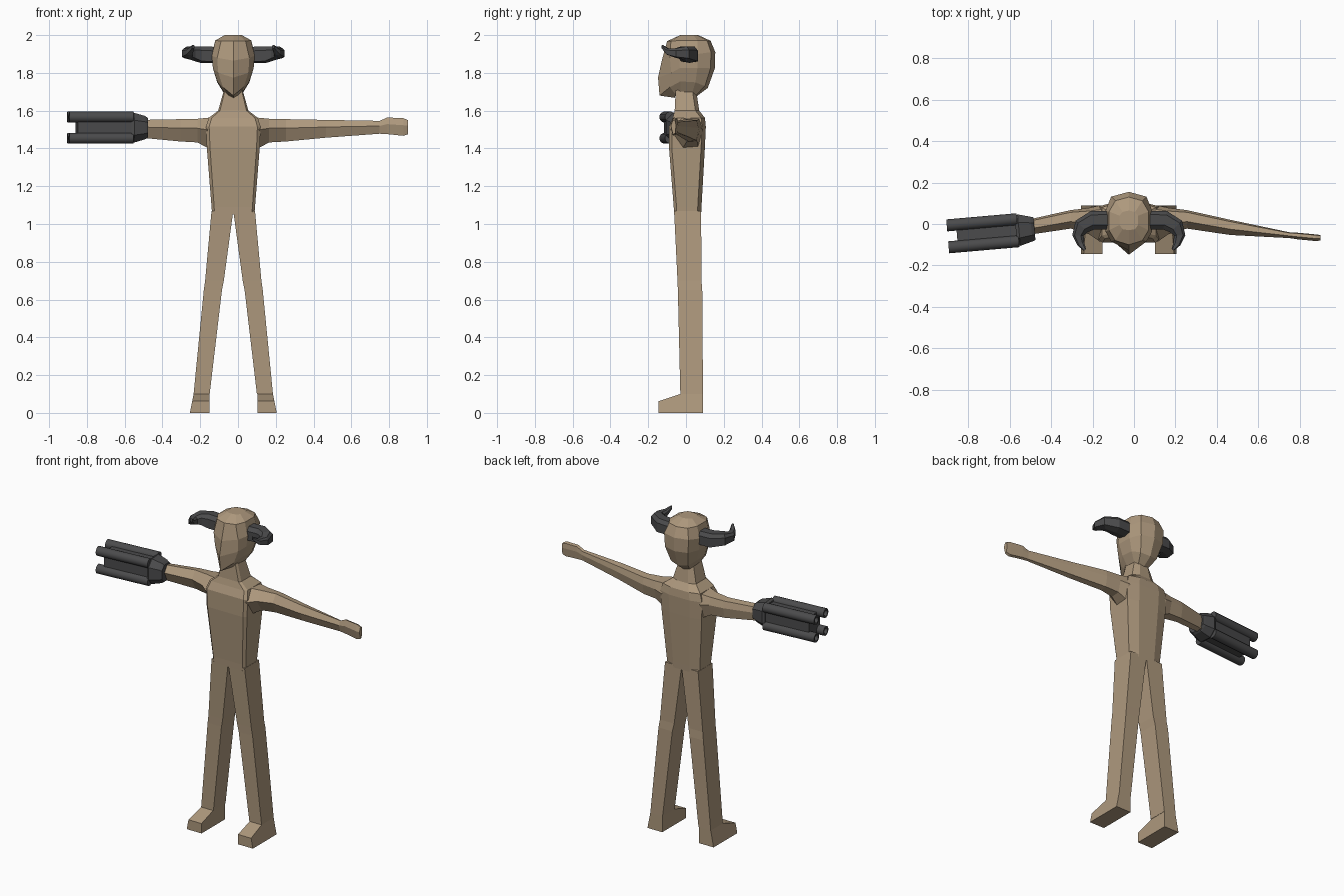
import bpy, bmesh, math
from mathutils import Vector, Matrix

if "Cube" in bpy.data.objects:
    bpy.data.objects.remove(bpy.data.objects["Cube"])

CX = -0.025  # symmetry axis of the figure


def material(name, rgb):
    m = bpy.data.materials.new(name)
    m.diffuse_color = (*rgb, 1)
    m.use_nodes = True
    m.node_tree.nodes["Principled BSDF"].inputs["Base Color"].default_value = m.diffuse_color
    return m


TAN = material("tan skin", (0.42, 0.315, 0.205))
GREY = material("dark grey", (0.07, 0.07, 0.072))


def loft(name, rings, mat, side=1, matrix=None):
    """Skin equal-length rings of points, cap both ends; side mirrors in x."""
    bm = bmesh.new()
    vs = [[bm.verts.new((p[0] * side, p[1], p[2])) for p in r] for r in rings]
    n = len(vs[0])
    for a, b in zip(vs, vs[1:]):
        for i in range(n):
            j = (i + 1) % n
            bm.faces.new((a[i], a[j], b[j], b[i]))
    bm.faces.new(vs[0])
    bm.faces.new(vs[-1])
    bmesh.ops.remove_doubles(bm, verts=bm.verts, dist=0.0005)
    bmesh.ops.recalc_face_normals(bm, faces=bm.faces)
    me = bpy.data.meshes.new(name)
    bm.to_mesh(me)
    bm.free()
    me.materials.append(mat)
    ob = bpy.data.objects.new(name, me)
    bpy.context.collection.objects.link(ob)
    ob.matrix_world = matrix if matrix else Matrix.Translation((CX, 0, 0))
    return ob


def mirror_ring(half):
    """Close a half ring whose first and last points lie on the axis."""
    return half + [(-x, y, z) for x, y, z in half[-2:0:-1]]


# Torso and neck: height, half width, front, back
torso = [(1.05, .112, -.063, .08), (1.09, .115, -.065, .082), (1.405, .14, -.09, .10),
         (1.515, .145, -.09, .105), (1.562, .13, -.07, .10), (1.60, .08, -.06, .07),
         (1.70, .052, -.055, .055), (1.77, .05, -.05, .05)]
loft("torso", [mirror_ring([(0, f, z), (w * .88, f, z), (w, f + .015, z), (w, b - .02, z),
                            (w * .5, b, z), (0, b, z)]) for z, w, f, b in torso], TAN)

# Head: half rings from face ridge to back of skull
head = [
    [(0, -.06, 1.668), (.03, -.055, 1.685), (.045, -.03, 1.69), (.045, .03, 1.685),
     (.035, .05, 1.68), (0, .055, 1.675)],
    [(0, -.14, 1.68), (.055, -.085, 1.725), (.085, -.03, 1.755), (.085, .05, 1.75),
     (.06, .1, 1.73), (0, .115, 1.72)],
    [(0, -.148, 1.775), (.08, -.078, 1.80), (.108, -.033, 1.825), (.108, .06, 1.825),
     (.08, .13, 1.825), (0, .153, 1.825)],
    [(0, -.128, 1.865), (.085, -.085, 1.88), (.113, -.035, 1.89), (.113, .063, 1.90),
     (.085, .132, 1.91), (0, .155, 1.91)],
    [(0, -.1, 1.968), (.065, -.08, 1.968), (.095, -.03, 1.972), (.095, .06, 1.972),
     (.065, .112, 1.97), (0, .13, 1.97)],
    [(0, -.03, 2.0), (.03, -.025, 2.0), (.045, -.005, 2.0), (.045, .04, 2.0),
     (.03, .058, 2.0), (0, .065, 2.0)],
]
loft("head", [mirror_ring(h) for h in head], TAN)

# Legs: height, inner x, outer x, front, back
leg = [(1.07, 0, .115, -.063, .08), (.70, .05, .149, -.045, .082), (.65, .06, .156, -.043, .086),
       (.10, .125, .21, -.03, .09)]
# Foot side outline: y, z
foot = [(.09, 0), (.09, .1), (-.03, .1), (-.145, .062), (-.145, 0)]
# Arm: distance out, front, back, top, bottom
arm = [(.10, -.085, .09, 1.565, 1.41), (.14, -.085, .09, 1.562, 1.405), (.19, -.05, .078, 1.557, 1.432),
       (.28, -.022, .067, 1.555, 1.437), (.49, -.053, .02, 1.551, 1.457),
       (.775, -.068, -.04, 1.546, 1.478), (.815, -.074, -.042, 1.564, 1.476),
       (.90, -.082, -.05, 1.56, 1.467), (.925, -.08, -.053, 1.55, 1.475)]
# Horn: centre x, y, z, thickness across, height
horn = [(.09, .018, 1.895, .09, .085), (.175, .018, 1.897, .09, .088), (.228, -.012, 1.905, .08, .07),
        (.245, -.055, 1.905, .055, .05), (.232, -.095, 1.912, .036, .036), (.212, -.125, 1.938, .014, .02)]


def arm_ring(x, f, b, t, o):
    m, c = t * .6 + o * .4, f * .5 + b * .5
    return [(x, f, m), (x, c - (b - f) * .12, t), (x, b - (b - f) * .12, t - .006),
            (x, b, m), (x, b - (b - f) * .15, o + .006), (x, c - (b - f) * .1, o)]


def horn_rings():
    rings = []
    pts = [Vector(h[:3]) for h in horn]
    for i, (x, y, z, w, h) in enumerate(horn):
        d = pts[min(i + 1, len(pts) - 1)] - pts[max(i - 1, 0)]
        d.z = 0
        d.normalize()
        n = Vector((-d.y, d.x, 0))
        sect = [(-.5, -.4), (-.5, .25), (-.25, .5), (.3, .5), (.5, .25), (.5, -.4), (0, -.5)]
        rings.append([pts[i] + n * (a * w) + Vector((0, 0, c * h)) for a, c in sect])
    return rings


for label, s in (("left", 1), ("right", -1)):
    loft(label + "_leg", [[(i, f, z), (o, f, z), (o, b, z), (i, b, z)]
                          for z, i, o, f, b in leg], TAN, s)
    loft(label + "_foot", [[(.127, y, z) for y, z in foot],
                           [(.23 - .2 * z, y, z) for y, z in foot]], TAN, s)
    stations = arm if s == 1 else arm[:5]
    loft(label + "_arm", [arm_ring(*a) for a in stations], TAN, s)
    loft(label + "_horn", horn_rings(), GREY, s)

# Arm cannon, modelled along +x then turned to point outward
aim = Matrix.Translation((-.48, -.023, 1.51)) @ Matrix.Rotation(math.pi + math.radians(5), 4, 'Z')


def octagon(x, hy, hz, k=.5):
    return [(x, y * hy, z * hz) for y, z in
            [(-1, -k), (-1, k), (-k, 1), (k, 1), (1, k), (1, -k), (k, -1), (-k, -1)]]


loft("cannon_collar", [octagon(0, .055, .052), octagon(.015, .06, .062),
                       octagon(.075, .076, .079), octagon(.09, .07, .072)], GREY, 1, aim)
loft("cannon_body", [octagon(.07, .062, .062, .6), octagon(.375, .062, .062, .6)], GREY, 1, aim)


def circle(x, r, y, z):
    return [(x, y + r * math.cos(i * math.tau / 14), z + r * math.sin(i * math.tau / 14))
            for i in range(14)]


# Four hollow barrels
for i, (sy, sz) in enumerate([(-1, -1), (-1, 1), (1, -1), (1, 1)]):
    y, z = sy * .053, sz * .056
    ob = loft(f"cannon_barrel_{i + 1}", [circle(.08, .029, y, z), circle(.42, .029, y, z),
                                         circle(.42, .019, y, z), circle(.38, .019, y, z)],
              GREY, 1, aim)
    bpy.ops.object.select_all(action='DESELECT')
    ob.select_set(True)
    bpy.context.view_layer.objects.active = ob
    bpy.ops.object.shade_smooth_by_angle(angle=math.radians(35))
